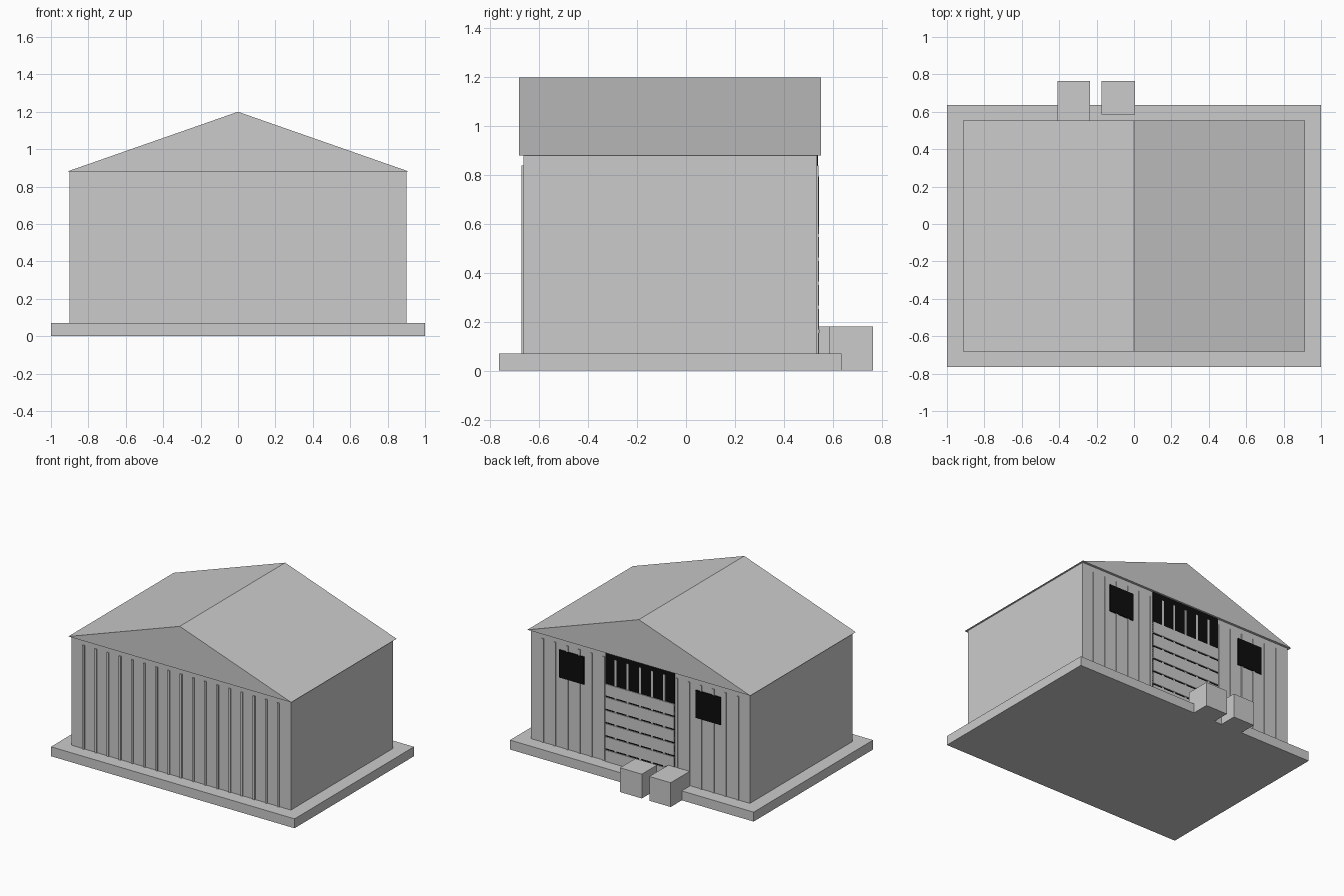
import bpy

if "Cube" in bpy.data.objects:
    bpy.data.objects.remove(bpy.data.objects["Cube"])

CY = -0.065          # building centre in y
FRONT, BACK = CY - 0.6, CY + 0.6
SLAB_TOP, EAVE = 0.07, 0.88

black = bpy.data.materials.new("black")
black.diffuse_color = (0.004, 0.004, 0.004, 1)
black.use_nodes = True
black.node_tree.nodes["Principled BSDF"].inputs["Base Color"].default_value = black.diffuse_color


def mesh_object(name, verts, faces, mat=None):
    mesh = bpy.data.meshes.new(name)
    mesh.from_pydata(verts, [], faces)
    ob = bpy.data.objects.new(name, mesh)
    bpy.context.collection.objects.link(ob)
    if mat:
        mesh.materials.append(mat)
    return ob


def box(name, x0, x1, y0, y1, z0, z1, mat=None):
    verts = [(x, y, z) for z in (z0, z1)
             for x, y in ((x0, y0), (x1, y0), (x1, y1), (x0, y1))]
    faces = [(3, 2, 1, 0), (4, 5, 6, 7), (0, 1, 5, 4),
             (1, 2, 6, 5), (2, 3, 7, 6), (3, 0, 4, 7)]
    return mesh_object(name, verts, faces, mat)


# foundation and wall block
box("foundation_slab", -1, 1, CY - 0.7, CY + 0.7, 0, SLAB_TOP)
box("walls", -0.9, 0.9, FRONT, BACK, SLAB_TOP, EAVE)

# solid gable roof with a small overhang
profile = [(-0.915, EAVE), (0.915, EAVE), (0.0, 1.2)]
roof = [(x, y, z) for y in (CY - 0.618, CY + 0.618) for x, z in profile]
mesh_object("gable_roof", roof,
            [(0, 1, 2), (5, 4, 3), (0, 3, 4, 1), (1, 4, 5, 2), (2, 5, 3, 0)])

# vertical ribs on both gable walls
for i in range(-8, 9):
    x = i * 0.1
    box("front_rib", x - 0.008, x + 0.008, FRONT - 0.008, FRONT, SLAB_TOP, 0.84)
    box("back_rib", x - 0.008, x + 0.008, BACK, BACK + 0.006, SLAB_TOP, 0.84)

# doorway on the back: dark opening covered by horizontal planks
box("door_opening", -0.285, 0.285, BACK, BACK + 0.004, SLAB_TOP, EAVE, black)
for i in range(6):
    z = SLAB_TOP + i * 0.098
    box("door_plank", -0.285, 0.285, BACK, BACK + 0.01, z, z + 0.085)

# windows beside the door
for s in (-1, 1):
    cx = s * 0.562
    box("window", cx - 0.102, cx + 0.102, BACK, BACK + 0.008, 0.59, 0.795, black)

# two crates by the door
box("crate_left", -0.41, -0.235, 0.543, 0.765, 0, 0.18)
box("crate_right", -0.173, 0.006, 0.585, 0.765, 0, 0.18)
